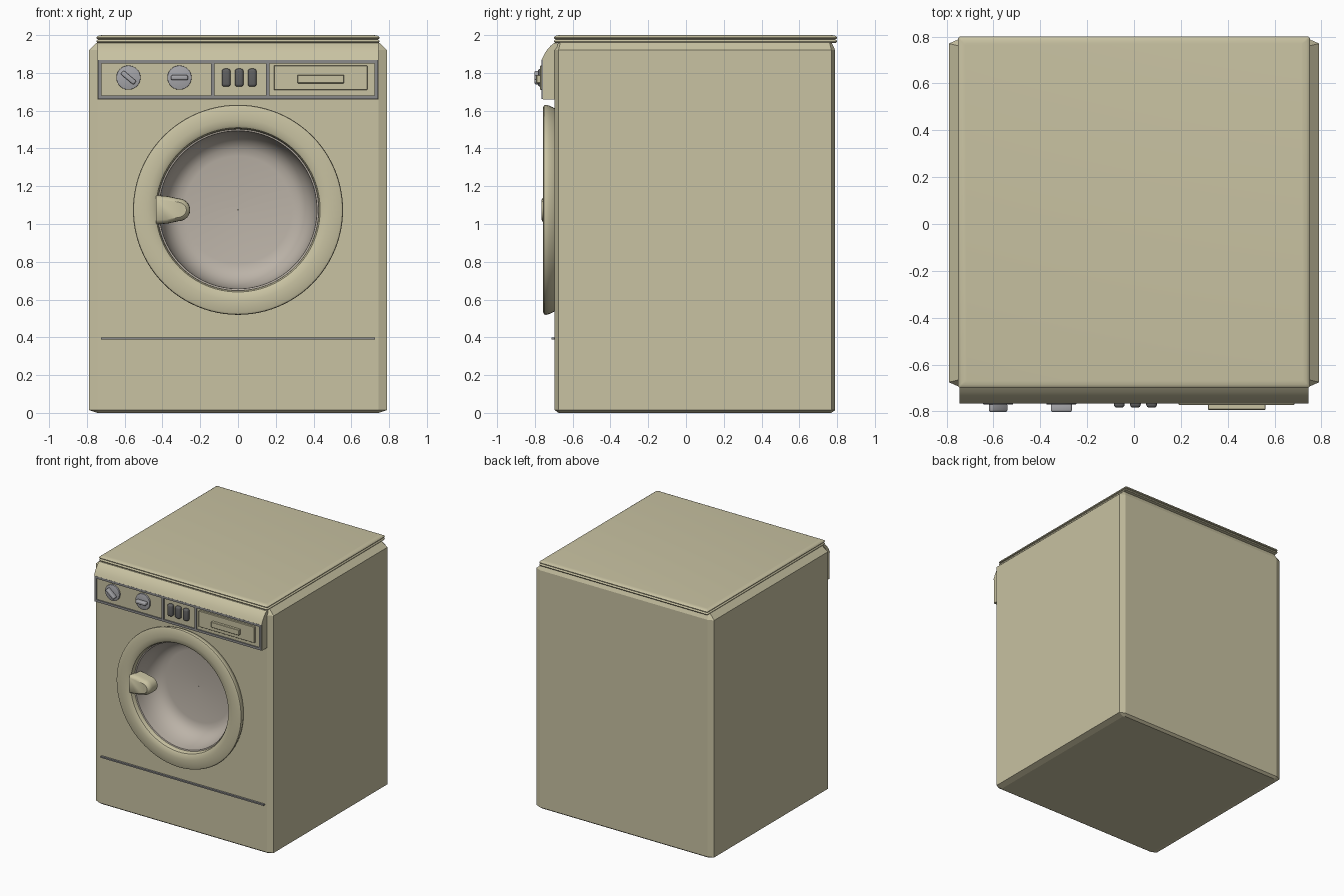
import bpy, bmesh, math
from mathutils import Matrix, Vector

if "Cube" in bpy.data.objects:
    bpy.data.objects.remove(bpy.data.objects["Cube"])


def material(name, rgb):
    m = bpy.data.materials.new(name)
    m.diffuse_color = (*rgb, 1)
    m.use_nodes = True
    m.node_tree.nodes["Principled BSDF"].inputs["Base Color"].default_value = m.diffuse_color
    return m


BEIGE = material("beige_enamel", (0.58, 0.54, 0.36))
GREY = material("grey_trim", (0.26, 0.26, 0.26))
SILVER = material("light_grey", (0.38, 0.38, 0.40))
DARK = material("dark_grey", (0.12, 0.12, 0.12))
GLASS = material("glass", (0.50, 0.45, 0.39))
DOOR_Z = 1.075


def finish(name, bm, mat, smooth=True):
    bmesh.ops.recalc_face_normals(bm, faces=bm.faces)
    me = bpy.data.meshes.new(name)
    bm.to_mesh(me)
    bm.free()
    me.materials.append(mat)
    ob = bpy.data.objects.new(name, me)
    bpy.context.collection.objects.link(ob)
    if smooth:
        bpy.ops.object.select_all(action='DESELECT')
        ob.select_set(True)
        bpy.context.view_layer.objects.active = ob
        bpy.ops.object.shade_smooth_by_angle(angle=math.radians(35))
    return ob


def skin(bm, rings, cap=True, loop=False):
    """Bridge successive rings of points."""
    vs = [[bm.verts.new(p) for p in r] for r in rings]
    n = len(vs[0])
    pairs = list(zip(vs, vs[1:])) + ([(vs[-1], vs[0])] if loop else [])
    for a, b in pairs:
        for i in range(n):
            j = (i + 1) % n
            bm.faces.new((a[i], a[j], b[j], b[i]))
    if cap:
        bm.faces.new(vs[0])
        bm.faces.new(vs[-1])


def octagon(hx, hy, cx, cy, yc, z):
    pts = [(hx, hy - cy), (hx - cx, hy), (cx - hx, hy), (-hx, hy - cy),
           (-hx, cy - hy), (cx - hx, -hy), (hx - cx, -hy), (hx, cy - hy)]
    return [(x, y + yc, z) for x, y in pts]


def lathe(name, profile, mat, seg=96):
    """Spin a closed (radius, y) profile about the door axis."""
    bm = bmesh.new()
    rings = []
    for r, y in profile:
        rings.append([(r * math.cos(2 * math.pi * i / seg), y,
                       DOOR_Z + r * math.sin(2 * math.pi * i / seg)) for i in range(seg)])
    skin(bm, rings, cap=False, loop=True)
    return finish(name, bm, mat)


def add_box(bm, x0, x1, y0, y1, z0, z1):
    m = Matrix.Translation(((x0 + x1) / 2, (y0 + y1) / 2, (z0 + z1) / 2))
    bmesh.ops.create_cube(bm, size=1, matrix=m @ Matrix.Diagonal((x1 - x0, y1 - y0, z1 - z0, 1)))


def box(name, dims, mat, bevel=0, seg=2, spin=0):
    bm = bmesh.new()
    add_box(bm, *dims)
    if bevel:
        bmesh.ops.bevel(bm, geom=bm.edges[:], offset=bevel, segments=seg, profile=0.5, affect='EDGES')
    if spin:
        c = Vector([(dims[i] + dims[i + 1]) / 2 for i in (0, 2, 4)])
        bmesh.ops.rotate(bm, verts=bm.verts, cent=c, matrix=Matrix.Rotation(spin, 3, 'Y'))
    return finish(name, bm, mat)


def disc(name, x, z, r, y0, y1, mat, seg=48, bevel=0):
    bm = bmesh.new()
    m = Matrix.Translation((x, (y0 + y1) / 2, z)) @ Matrix.Rotation(math.pi / 2, 4, 'X')
    bmesh.ops.create_cone(bm, cap_ends=True, segments=seg, radius1=r, radius2=r,
                          depth=abs(y1 - y0), matrix=m)
    if bevel:
        edges = [e for e in bm.edges if any(len(f.verts) > 4 for f in e.link_faces)]
        bmesh.ops.bevel(bm, geom=edges, offset=bevel, segments=2, profile=0.5, affect='EDGES')
    return finish(name, bm, mat)


# Cabinet with chamfered edges and a round door opening
bm = bmesh.new()
skin(bm, [octagon(0.745, 0.722, 0.01, 0.01, 0.0475, 0.0),
          octagon(0.79, 0.7425, 0.045, 0.02, 0.0475, 0.015),
          octagon(0.79, 0.7425, 0.045, 0.02, 0.0475, 1.92),
          octagon(0.745, 0.722, 0.01, 0.01, 0.0475, 1.962)])
cabinet = finish("cabinet", bm, BEIGE, smooth=False)
cutter = disc("door_opening_cutter", 0, DOOR_Z, 0.47, -0.9, -0.44, BEIGE, seg=96)
cutter.hide_render = True
mod = cabinet.modifiers.new("door_opening", 'BOOLEAN')
mod.operation, mod.solver, mod.object = 'DIFFERENCE', 'EXACT', cutter
bpy.context.view_layer.objects.active = cabinet
bpy.ops.object.modifier_apply(modifier=mod.name)
bpy.data.objects.remove(cutter)

# Lid with a grooved, rounded rim
bm = bmesh.new()
rim = [(0.02, 1.957), (0.004, 1.96), (0, 1.967), (0.003, 1.973), (0.01, 1.977), (0.002, 1.981),
       (0, 1.987), (0.004, 1.993), (0.014, 1.998), (0.03, 2.0)]
skin(bm, [octagon(0.75 - d, 0.75 - d, 0.006, 0.006, 0.05, z) for d, z in rim])
finish("lid", bm, BEIGE)

# Control panel housing with curved top
side = [(-0.68, 1.66), (-0.757, 1.66), (-0.757, 1.868), (-0.765, 1.868), (-0.757, 1.885),
        (-0.747, 1.905), (-0.733, 1.925), (-0.717, 1.943), (-0.70, 1.957), (-0.68, 1.957)]
bm = bmesh.new()
skin(bm, [[(x, y, z) for y, z in side] for x in (-0.745, 0.745)])
finish("control_panel", bm, BEIGE)

# Grey trim frame with two dividers
bm = bmesh.new()
for z in (1.663, 1.85):
    add_box(bm, -0.74, 0.74, -0.766, -0.75, z, z + 0.018)
for x in (-0.74, -0.143, 0.148, 0.722):
    add_box(bm, x, x + 0.018, -0.766, -0.75, 1.681, 1.85)
finish("panel_frame", bm, GREY)

# Rotary knobs
for name, x, spin in (("program_knob", -0.58, math.radians(40)), ("temperature_knob", -0.31, 0)):
    disc(name + "_base", x, 1.775, 0.064, -0.75, -0.77, SILVER, bevel=0.003)
    box(name + "_grip", (x - 0.045, x + 0.045, -0.802, -0.765, 1.762, 1.788), SILVER, 0.008, 3, spin)

# Push buttons
for i, x in enumerate((-0.063, 0.006, 0.075)):
    box(f"push_button_{i + 1}", (x - 0.023, x + 0.023, -0.784, -0.74, 1.727, 1.822), DARK, 0.014, 4)

# Detergent drawer: front and raised pull
box("drawer_front", (0.19, 0.685, -0.772, -0.75, 1.71, 1.838), BEIGE, 0.002, 1)
box("drawer_pull", (0.315, 0.562, -0.793, -0.765, 1.745, 1.79), BEIGE, 0.003, 1)

# Door ring and concave glass bowl
lathe("door_ring", [(0.53, -0.685), (0.543, -0.705), (0.552, -0.725), (0.556, -0.742), (0.553, -0.751),
                    (0.543, -0.756), (0.48, -0.756), (0.45, -0.753), (0.435, -0.744),
                    (0.428, -0.728), (0.425, -0.685)], BEIGE)
bowl = [(0.435, -0.715), (0.418, -0.71), (0.415, -0.66), (0.405, -0.61), (0.387, -0.565),
        (0.36, -0.53), (0.325, -0.508), (0.285, -0.50)]
lathe("door_glass", bowl + [(0.002, -0.497), (0.002, -0.48), (0.29, -0.48), (0.38, -0.515), (0.435, -0.62)], GLASS)

# Door handle tab with rounded tip
outline = [(-0.435, -0.078), (-0.37, -0.072)]
outline += [(-0.315 + 0.062 * math.cos(a), 0.06 * math.sin(a))
            for a in (math.radians(-90 + 15 * i) for i in range(13))]
outline += [(-0.37, 0.072), (-0.435, 0.078)]
bm = bmesh.new()
layers = [(-0.66, 1), (-0.725, 1), (-0.742, 0.97), (-0.755, 0.88), (-0.764, 0.7)]
skin(bm, [[(-0.42 + (x + 0.42) * (0.6 + 0.4 * s), y, DOOR_Z + z * s) for x, z in outline]
          for y, s in layers])
finish("door_handle", bm, BEIGE)

# Kick plate seam
box("kick_plate_seam", (-0.725, 0.725, -0.711, -0.69, 0.389, 0.4), GREY)
